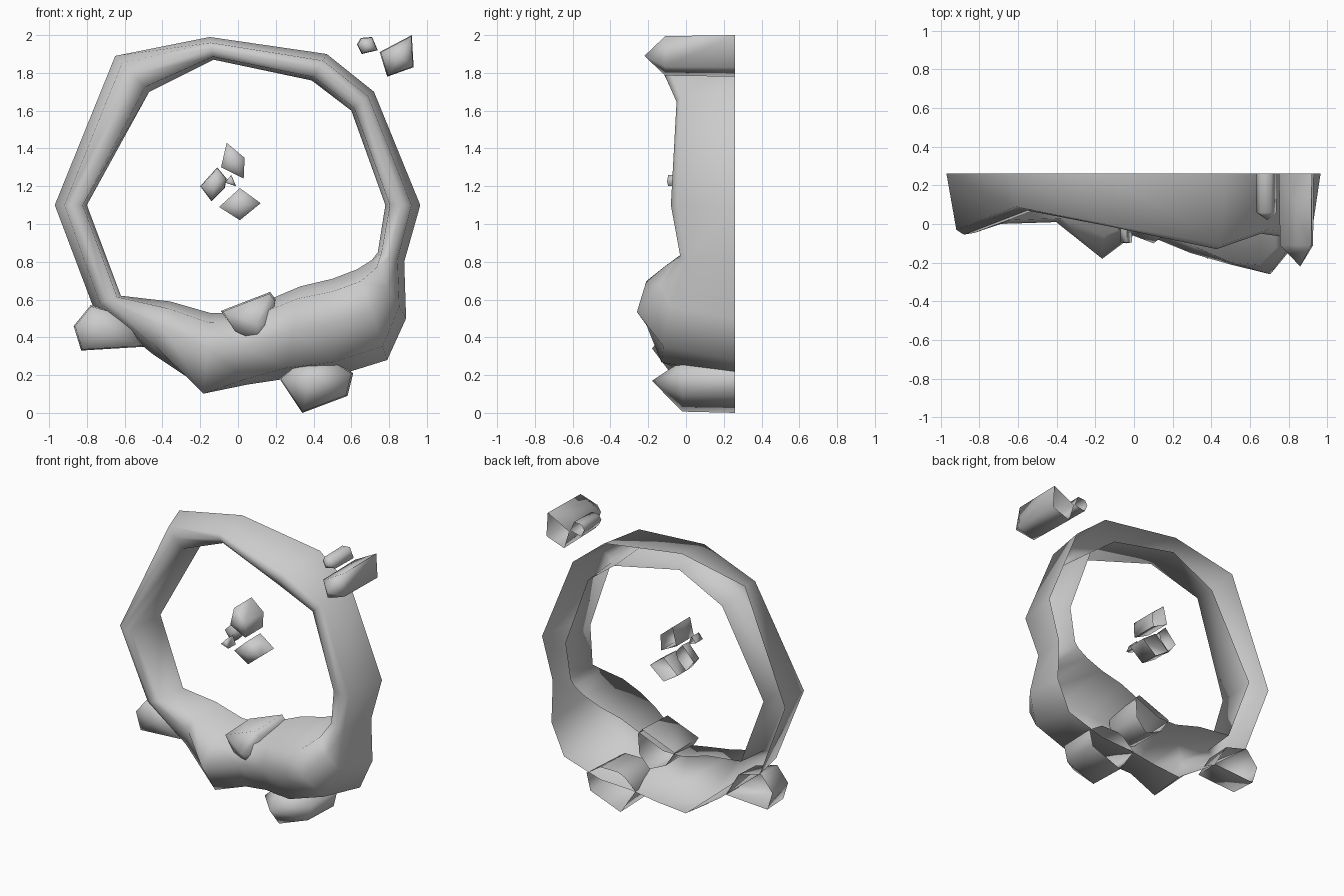
import bpy, bmesh, math

BACK = 0.26


def finish(name, bm, angle):
    bmesh.ops.recalc_face_normals(bm, faces=bm.faces[:])
    # open shells: make the front side face -y
    if sum(f.normal.y * f.calc_area() for f in bm.faces) > 0:
        bmesh.ops.reverse_faces(bm, faces=bm.faces[:])
    me = bpy.data.meshes.new(name)
    bm.to_mesh(me)
    bm.free()
    me.shade_smooth()
    me.set_sharp_from_angle(angle=math.radians(angle))
    ob = bpy.data.objects.new(name, me)
    bpy.context.collection.objects.link(ob)
    return ob


def stone(name, outline, tip, front, back=BACK, inset=0.95):
    """Open-backed chunk: (x, z) outline at the back, inset rim in front, pointed tip."""
    bm = bmesh.new()
    tx, ty, tz = tip
    n = len(outline)
    rear = [bm.verts.new((x, back, z)) for x, z in outline]
    rim = [bm.verts.new((tx + (x - tx) * inset, front, tz + (z - tz) * inset)) for x, z in outline]
    top = bm.verts.new(tip)
    for i in range(n):
        j = (i + 1) % n
        bm.faces.new((rear[i], rear[j], rim[j], rim[i]))
        bm.faces.new((rim[i], rim[j], top))
    return finish(name, bm, 100)


# Ring stations: outer x, z, inner x, z, outer shoulder fraction,
# then y at outer shoulder, ridge and inner shoulder
stations = [
    (-0.15, 1.99, -0.13, 1.87, 0.25, 0.00, -0.01, 0.02),
    (0.47, 1.90, 0.39, 1.76, 0.25, -0.11, -0.13, -0.11),
    (0.72, 1.70, 0.60, 1.60, 0.25, -0.03, -0.05, -0.03),
    (0.965, 1.10, 0.78, 1.10, 0.25, -0.05, -0.08, -0.06),
    (0.88, 0.80, 0.74, 0.85, 0.25, 0.00, -0.03, -0.02),
    (0.89, 0.50, 0.71, 0.81, 0.20, -0.08, -0.13, -0.12),
    (0.79, 0.28, 0.63, 0.76, 0.15, -0.12, -0.26, -0.21),
    (0.50, 0.19, 0.50, 0.71, 0.15, -0.13, -0.21, -0.20),
    (0.25, 0.18, 0.33, 0.67, 0.12, -0.05, -0.15, -0.12),
    (0.05, 0.15, 0.00, 0.53, 0.08, 0.02, -0.04, 0.01),
    (-0.18, 0.13, -0.15, 0.53, -0.07, 0.00, -0.18, -0.06),
    (-0.45, 0.31, -0.36, 0.59, 0.15, 0.03, 0.01, 0.03),
    (-0.77, 0.57, -0.62, 0.62, 0.25, 0.02, 0.00, 0.02),
    (-0.97, 1.10, -0.80, 1.10, 0.30, -0.03, -0.055, -0.045),
    (-0.65, 1.89, -0.47, 1.70, 0.20, 0.09, 0.07, 0.08),
]
bm = bmesh.new()
rows = []
for ox, oz, ix, iz, t1, y1, y2, y3 in stations:
    rows.append([bm.verts.new((ox + (ix - ox) * t, y, oz + (iz - oz) * t))
                 for t, y in ((0, BACK), (t1, y1), (0.53, y2), (0.87, y3), (1, BACK))])
for a, b in zip(rows, rows[1:] + rows[:1]):
    for k in range(4):
        bm.faces.new((a[k], a[k + 1], b[k + 1], b[k]))
finish("stone_ring", bm, 120)

# Stones wedged around the base of the ring
stone("left_base_stone", [(-0.87, 0.46), (-0.78, 0.57), (-0.60, 0.52), (-0.50, 0.35), (-0.83, 0.33)],
      (-0.72, 0.04, 0.44), 0.07)
stone("bottom_base_stone", [(0.22, 0.18), (0.31, 0.26), (0.36, 0.28), (0.50, 0.28), (0.61, 0.21),
                            (0.58, 0.09), (0.34, 0.0)], (0.38, -0.18, 0.17), -0.02, inset=0.96)
stone("middle_base_stone", [(-0.09, 0.54), (0.17, 0.64), (0.20, 0.60), (0.19, 0.46), (0.11, 0.37),
                            (-0.02, 0.43)], (0.10, -0.10, 0.47), -0.03)

# Floating stones at the upper right
stone("large_floating_stone", [(0.75, 1.91), (0.92, 2.0), (0.93, 1.83), (0.79, 1.78)],
      (0.86, -0.22, 1.89), -0.11)
stone("small_floating_stone", [(0.63, 1.95), (0.65, 1.985), (0.71, 1.99), (0.74, 1.92), (0.655, 1.90)],
      (0.69, 0.02, 1.94), 0.06)

# Fragments hovering in the centre
stone("upper_fragment", [(-0.06, 1.43), (0.035, 1.35), (0.03, 1.24), (-0.09, 1.30)],
      (-0.02, 0.02, 1.33), 0.04, 0.24, 1.0)
stone("left_fragment", [(-0.20, 1.20), (-0.11, 1.30), (-0.06, 1.24), (-0.07, 1.19), (-0.14, 1.12)],
      (-0.12, 0.09, 1.21), 0.13, 0.20)
stone("lower_fragment", [(0.01, 1.19), (0.12, 1.11), (0.01, 1.02), (-0.10, 1.09)],
      (0.01, 0.08, 1.10), 0.10, 0.24, 1.0)
stone("tiny_fragment", [(-0.07, 1.22), (-0.035, 1.26), (-0.01, 1.20)],
      (-0.04, -0.10, 1.225), -0.095, -0.01)
